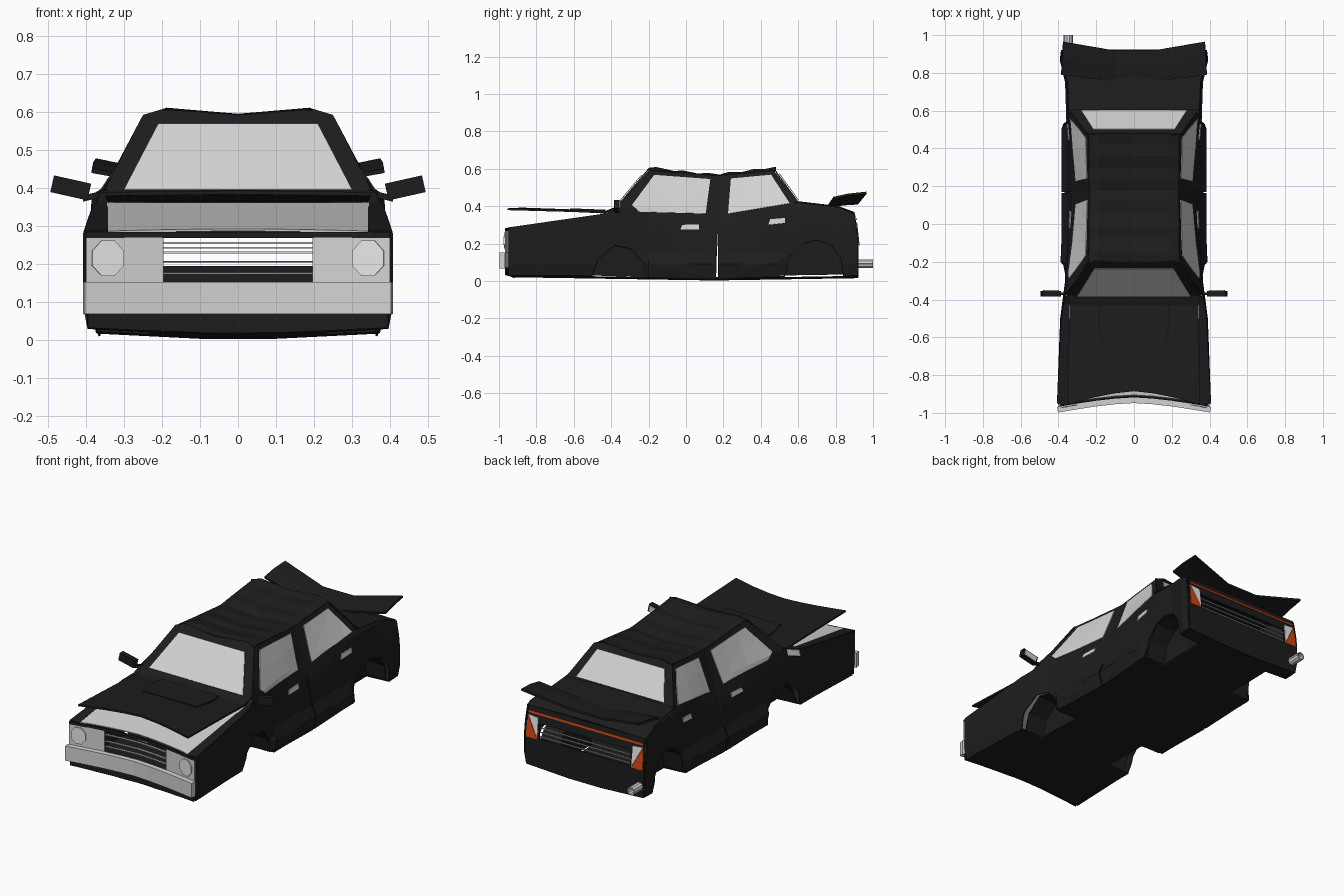
import bpy, bmesh, math
from mathutils import Vector

cube = bpy.data.objects.get("Cube")
if cube:
    bpy.data.objects.remove(cube, do_unlink=True)


def material(name, r, g, b):
    m = bpy.data.materials.new(name)
    m.use_nodes = True
    m.diffuse_color = (r, g, b, 1)
    m.node_tree.nodes["Principled BSDF"].inputs["Base Color"].default_value = (r, g, b, 1)
    return m


BLACK = material("black_paint", .012, .012, .012)
GLASS = material("pale_glass", .65, .65, .65)
TRIM = material("grey_trim", .65, .65, .65)
LAMP = material("lamp_white", .8, .8, .8)
ORANGE = material("orange_lamp", .65, .06, .004)


def finish(name, bm, mat, mirror=False, thick=.006):
    bmesh.ops.recalc_face_normals(bm, faces=bm.faces[:])
    me = bpy.data.meshes.new(name)
    bm.to_mesh(me)
    bm.free()
    me.materials.append(mat)
    ob = bpy.data.objects.new(name, me)
    bpy.context.collection.objects.link(ob)
    if mirror:
        ob.modifiers.new("mirror", 'MIRROR')
    if thick:
        s = ob.modifiers.new("thickness", 'SOLIDIFY')
        s.thickness, s.offset = thick, 0


def panel(name, outline, place, mat=BLACK, cuts=((), ()), mirror=False, thick=.006):
    """Flat outline, cut along lines, then bent into space by place(a, b)."""
    bm = bmesh.new()
    bm.faces.new([bm.verts.new((a, b, 0)) for a, b in outline])
    bmesh.ops.triangulate(bm, faces=bm.faces[:])
    for axis in (0, 1):
        for c in cuts[axis]:
            co, no = [0, 0, 0], [0, 0, 0]
            co[axis], no[axis] = c, 1
            bmesh.ops.bisect_plane(bm, geom=bm.verts[:] + bm.edges[:] + bm.faces[:],
                                   plane_co=co, plane_no=no)
    for v in bm.verts:
        v.co = Vector(place(v.co.x, v.co.y))
    finish(name, bm, mat, mirror, thick)


def sheet(name, rows, mat=BLACK, mirror=False, thick=.006):
    bm = bmesh.new()
    vs = [[bm.verts.new(p) for p in r] for r in rows]
    for r, s in zip(vs, vs[1:]):
        for i in range(len(r) - 1):
            bm.faces.new((r[i], r[i + 1], s[i + 1], s[i]))
    finish(name, bm, mat, mirror, thick)


def box(name, at, size, mat=BLACK, mirror=False, tilt=0):
    bm = bmesh.new()
    bmesh.ops.create_cube(bm, size=1)
    c, s = math.cos(tilt), math.sin(tilt)
    for v in bm.verts:
        x, y, z = (v.co[i] * size[i] for i in range(3))
        v.co = Vector(at) + Vector((x * c - z * s, y, x * s + z * c))
    finish(name, bm, mat, mirror, 0)


def lerp(t, table):
    for (a, p), (b, q) in zip(table, table[1:]):
        if t <= b:
            return p + (q - p) * max(0, (t - a) / (b - a))
    return table[-1][1]


def rect(a, b, c, d):
    return [(a, c), (b, c), (b, d), (a, d)]


# Body surfaces: width along the car, and the waist pinched in at the centre pillar
WIDTH = [(-.95, .405), (-.5, .388), (-.3, .362), (-.1, .354), (.5, .354), (.75, .362), (.87, .39), (.95, .38)]
PINCH = [(-.36, 0), (.17, 1), (.58, 0)]
PINCH_DEPTH = [(.16, 0), (.3, .03), (.39, .06), (.57, .025)]


def side_x(y, z):
    x = lerp(y, WIDTH) - max(0, .07 - z) * .3
    if -.22 <= y <= .535:
        x += max(0, min(1, (.15 - z) / .06)) * .028
    x -= lerp(y, PINCH) * lerp(z, PINCH_DEPTH)
    return x - max(0, min(z, .39) - .27) * .08 - max(0, z - .39) * .5


def side(y, z): return (side_x(y, z), y, z)
def side_out(y, z): return (side_x(y, z) + .007, y, z)
def nose_y(x): return -.965 + .05 * (1 - min(1, abs(x) / .4) ** 1.5)
def nose(x, z): return (x, nose_y(x), z)
def lamp_face(x, z): return (x, nose_y(x) - .01, z)
def tail_y(z): return .92 - max(0, z - .22) * .14
def tail(x, z): return (x, tail_y(z), z)
def tail_out(x, z): return (x, tail_y(z) + .006, z)
def screen(x, z): return (x, -.38 + (z - .385) * .84, z)
def screen_out(x, z): return (x, -.388 + (z - .385) * .84, z + .003)
def rear_screen(x, z): return (x, .6 - (z - .42) * .72, z)
def rear_screen_out(x, z): return (x, .608 - (z - .42) * .72, z + .003)
def fender_z(y): return lerp(y, [(-.95, .283), (-.42, .36), (-.38, .385)])
def deck(x, y): return (x, y, fender_z(y))
def floor(x, y): return (x, y, .006 + max(0, abs(x) - .1) * .05 + abs(y - .15) * .016)


SIDE_CUTS = ([-.5, -.3, -.2, -.1, .02, .3, .4, .5, .55, .75, .87], (.09, .15, .27, .3, .33, .39, .48))
XCUTS = ((-.3, -.2, -.1, 0, .1, .2, .3), ())

# Sides
front_arch = [(-.5, .03), (-.47, .12), (-.38, .19), (-.29, .17), (-.23, .1), (-.21, .02)]
rear_arch = [(.53, .03), (.55, .13), (.62, .2), (.7, .22), (.78, .19), (.83, .12), (.84, .035)]
panel("front_fender", [(-.95, .03)] + front_arch[:4] + [(-.38, .25), (-.38, .385), (-.42, .36), (-.95, .283)],
      side, cuts=SIDE_CUTS, mirror=True)
panel("front_door", [(-.38, .25)] + front_arch[3:] + [(.16, .01), (.16, .3), (.17, .3), (.17, .56),
      (-.2, .59), (-.38, .385)], side, cuts=SIDE_CUTS, mirror=True)
panel("rear_door", [(.17, .01)] + rear_arch[:3] + [(.6, .42), (.47, .59), (.17, .56)],
      side, cuts=SIDE_CUTS, mirror=True)
panel("rear_quarter", rear_arch[2:] + [(.92, .035), (.92, .22), (.9, .36), (.82, .39), (.6, .42)],
      side, cuts=SIDE_CUTS, mirror=True)
panel("front_side_window", [(-.25, .37), (.105, .36), (.13, .545), (-.17, .567), (-.29, .405)],
      side_out, GLASS, SIDE_CUTS, True, .004)
panel("rear_side_window", [(.225, .36), (.555, .415), (.455, .568), (.24, .548)],
      side_out, GLASS, SIDE_CUTS, True, .004)
panel("front_handle", [(-.03, .275), (.07, .275), (.07, .302), (-.02, .3)], side_out, TRIM, mirror=True)
panel("rear_handle", [(.44, .3), (.53, .31), (.53, .337), (.45, .33)], side_out, TRIM, mirror=True)

# Wheel wells
for name, arch in (("front", front_arch), ("rear", rear_arch)):
    sheet(name + "_well_liner", [[(x, y, z) for y, z in arch] for x in (.23, .353)], mirror=True)
    panel(name + "_well_wall", arch, lambda y, z: (.23, y, z), mirror=True)

# Floor in sections, narrow between the wells
for i, (a, b, w, v) in enumerate(((-.96, -.5, .393, .38), (-.5, -.21, .23, .23), (-.21, .53, .368, .368),
                                  (.53, .84, .23, .23), (.84, .92, .375, .372))):
    panel("floor_pan_%d" % i, [(0, max(a, nose_y(0))), (.2, max(a, nose_y(.2))), (w, a), (v, b), (0, b)],
          floor, cuts=((.1,), (.15,)), mirror=True)

# Cabin
frame = [(.25, .59), (.2, .605), (0, .59), (-.2, .605), (-.25, .59)]
panel("windscreen_frame", [(-.355, .385), (.355, .385)] + frame, screen)
panel("windscreen", [(-.3, .392), (.3, .392), (.21, .565), (-.21, .565)], screen_out, GLASS, thick=.004)
panel("rear_frame", [(-.34, .42), (.34, .42)] + frame, rear_screen)
panel("rear_window", [(-.28, .43), (.28, .43), (.215, .57), (-.215, .57)], rear_screen_out, GLASS, thick=.004)
roof = []
for y, bump in ((-.2, .012), (-.16, .02), (-.06, .006), (-.02, .014), (.06, .003), (.12, .011),
                (.18, .005), (.23, .015), (.3, .007), (.36, .016), (.42, .011), (.48, .018)):
    e = lerp(y, [(-.2, .59), (.17, .56), (.47, .59)])
    x = side_x(y, e)
    roof.append([(-x, y, e), (.05 - x, y, e + bump), (0, y, e + bump - .016), (x - .05, y, e + bump), (x, y, e)])
sheet("roof", roof)

# Bonnet, raised at the front above the grey under panel
bonnet = []
for y, w, z, bow in ((-.955, .35, .384, .07), (-.6, .345, .374, 0), (-.43, .34, .366, 0), (-.37, .345, .39, 0)):
    bonnet.append([(x * w, y + bow * (1 - abs(x) ** 1.5), z + .004 * (1 - abs(x)))
                   for x in (-1, -.6, -.3, 0, .3, .6, 1)])
sheet("bonnet", bonnet, thick=.01)
panel("bonnet_scoop", [(-.17, -.62), (.17, -.62), (.19, -.5), (.18, -.43), (-.18, -.43), (-.19, -.5)],
      lambda x, y: (x, y, .385 - (y + .62) * .04), thick=.008)
nose_edge = [(x / 10, nose_y(x / 10) + .01) for x in range(-3, 4)]
panel("under_panel", [(-.345, -.95)] + nose_edge + [(.345, -.95), (.345, -.43), (-.345, -.43)], deck, TRIM)
panel("fender_top", [(.342, -.955), (.403, -.955), (.384, -.5), (.364, -.38), (.342, -.38)],
      deck, cuts=((), (-.5, -.42)), mirror=True)

# Nose
panel("nose_strip", rect(-.4, .4, .268, .284), nose, cuts=XCUTS)
panel("valance", [(-.395, .072), (-.395, .032), (-.1, .018), (.1, .018), (.395, .032), (.395, .072)],
      nose, cuts=XCUTS)
panel("front_bumper", rect(-.405, .405, .068, .152),
      lambda x, z: (x, nose_y(x) - .018, z), TRIM, XCUTS, thick=.03)
panel("headlight_panel", rect(.197, .4, .15, .27), nose, TRIM, ((.3,), ()), True)
panel("headlight", [(.342 + .045 * math.cos(i * math.pi / 4 + .39), .215 + .05 * math.sin(i * math.pi / 4 + .39))
                    for i in range(8)], lamp_face, LAMP, mirror=True)
for i, z in enumerate((.175, .205, .243)):
    panel("grille_slat_%d" % i, rect(-.2, .2, -.004, .008),
          lambda x, d, z=z: (x, nose_y(x) + .012 + d, z), TRIM, XCUTS, thick=.004)

# Tail
panel("tail_lower", [(-.378, .195), (-.375, .032), (-.1, .018), (.1, .018), (.375, .032), (.378, .195)], tail)
panel("tail_upper", rect(-.37, .37, .28, .362), tail)
panel("tail_side", rect(.29, .378, .195, .28), tail, cuts=((), (.22,)), mirror=True)
panel("tail_strip", rect(-.365, .365, .326, .338), tail_out, ORANGE, thick=.004)
panel("tail_lamp", [(.3, .19), (.372, .19), (.368, .315)], tail_out, ORANGE, mirror=True, thick=.004)
panel("reverse_lamp", [(.3, .195), (.365, .315), (.302, .31)], tail_out, LAMP, mirror=True, thick=.004)
for i, z in enumerate((.205, .23, .255)):
    box("tail_slat_%d" % i, (0, .914, z), (.6, .006, .005), TRIM)
sheet("boot_lid", [[(-w, y, z), (0, y, z + .006), (w, y, z)]
                   for y, w, z in ((.58, .345, .42), (.75, .352, .4), (.82, .367, .39), (.9, .375, .36))])

# Spoiler, with raised tips
sheet("spoiler", [[(-w, a, q), (-.1, b, p), (.1, b, p), (w, a, q)]
                  for w, a, b, p, q in ((.385, .79, .755, .395, .445), (.382, .87, .84, .41, .462),
                                        (.375, .965, .918, .415, .472))], thick=.012)

# Mirrors and exhaust
box("mirror_housing", (.44, -.37, .4), (.1, .03, .045), mirror=True, tilt=.22)
box("mirror_arm", (.375, -.37, .38), (.07, .014, .016), mirror=True, tilt=-.25)
box("mirror_glass", (.44, -.353, .4), (.08, .005, .032), GLASS, True, .22)
ring = [(math.cos(i * math.pi / 5), math.sin(i * math.pi / 5)) for i in range(11)]
sheet("exhaust_pipe", [[(-.348 + .021 * c, y, .092 + .021 * s) for c, s in ring] for y in (.84, 1)], TRIM)
